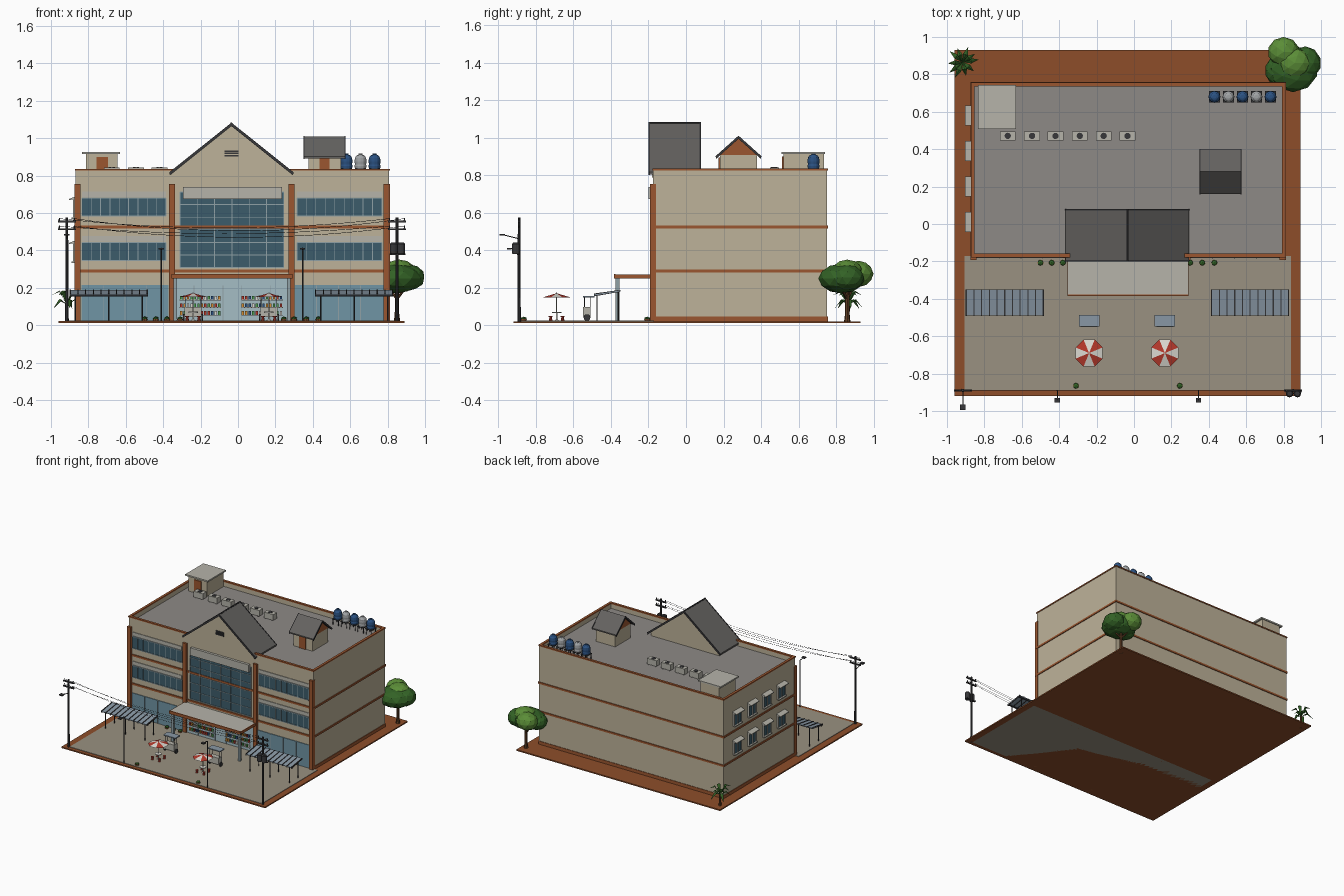
import bpy, bmesh, math, random
from mathutils import Vector, Matrix

if "Cube" in bpy.data.objects:
    bpy.data.objects.remove(bpy.data.objects["Cube"])
random.seed(4)

def mat(name, h):
    m = bpy.data.materials.new(name)
    m.diffuse_color = [(int(h[i:i+2], 16) / 255) ** 2.2 for i in (0, 2, 4)] + [1]
    m.use_nodes = True
    m.node_tree.nodes["Principled BSDF"].inputs["Base Color"].default_value = m.diffuse_color
    return m

M = {n: mat(n, h) for n, h in dict(
    wall='BCB198', brown='9A5733', soil='8C4F2E', paving='989080', deck='8C8885', light='B4B2A8',
    glass='3F5D6B', shop='6F93A3', pale='A3BCC4', dark='3A3A3C', tile='646260', frame='8FA0A5',
    blue='2F5382', grey='A0A3A5', red='B23A2E', white='DAD8D0', leaf='36622A', lime='5B8C3A',
    trunk='5E3F28', orange='D08A35', green='4E9A50', cart='8796A3').items()}

# ---- pieces: each returns a function that adds geometry to a bmesh ----
def rings(*loops):
    def add(bm):
        vs = [[bm.verts.new(p) for p in l] for l in loops]
        n = len(vs[0])
        for a, b in zip(vs, vs[1:]):
            for i in range(n):
                bm.faces.new((a[i], a[(i+1) % n], b[(i+1) % n], b[i]))
        bm.faces.new(vs[0]); bm.faces.new(vs[-1])
    return add

def prism(pts, axis, a, b):
    f = {'x': lambda p, t: (t, p[0], p[1]), 'y': lambda p, t: (p[0], t, p[1]),
         'z': lambda p, t: (p[0], p[1], t)}[axis]
    return rings([f(p, a) for p in pts], [f(p, b) for p in pts])

def box(x0, x1, y0, y1, z0, z1):
    return prism([(x0, y0), (x1, y0), (x1, y1), (x0, y1)], 'z', z0, z1)

def lathe(x, y, prof, n=12):
    return rings(*[[(x + r*math.cos(2*math.pi*i/n), y + r*math.sin(2*math.pi*i/n), z)
                    for i in range(n)] for r, z in prof])

def rod(p, q, r, n=6):
    p, q = Vector(p), Vector(q)
    R = (q - p).to_track_quat('Z', 'Y')
    c = [R @ Vector((r*math.cos(2*math.pi*i/n), r*math.sin(2*math.pi*i/n), 0)) for i in range(n)]
    return rings([p + v for v in c], [q + v for v in c])

def ball(c, s, sub=2):
    return lambda bm: bmesh.ops.create_icosphere(
        bm, subdivisions=sub, radius=1, matrix=Matrix.Translation(c) @ Matrix.Diagonal((*s, 1)))

def face(*pts):
    return lambda bm: bm.faces.new([bm.verts.new(p) for p in pts])

def part(name, m, *pieces):
    bm = bmesh.new()
    for p in pieces:
        p(bm)
    bmesh.ops.recalc_face_normals(bm, faces=bm.faces)
    me = bpy.data.meshes.new(name)
    bm.to_mesh(me); bm.free()
    me.materials.append(M[m])
    o = bpy.data.objects.new(name, me)
    bpy.context.collection.objects.link(o)

def ring(x0, x1, y0, y1, z0, z1, t):
    return [box(x0, x1, y0, y0+t, z0, z1), box(x0, x1, y1-t, y1, z0, z1),
            box(x0, x0+t, y0+t, y1-t, z0, z1), box(x1-t, x1, y0+t, y1-t, z0, z1)]

# ---- ground ----
part('soil_base', 'soil', box(-.96, .89, -.92, .93, .012, .022))
part('paved_yard', 'paving', box(-.905, .84, -.89, -.17, .012, .026))

# ---- main block ----
X0, X1, Y0, Y1 = -.868, .808, -.175, .752
part('main_walls', 'wall', box(X0, X1, Y0, Y1, .02, .785))
part('roof_deck', 'deck', box(X0+.01, X1-.01, Y0+.01, Y1-.01, .78, .79))
part('parapet', 'wall', *ring(X0, X1, Y0, Y1, .785, .828, .015))
part('parapet_cap', 'brown', *ring(X0-.004, X1+.004, Y0-.004, Y1+.004, .826, .836, .02))
part('floor_bands', 'brown', *[p for z in (.283, .518) for p in ring(X0-.006, X1+.006, Y0-.008, Y1+.006, z, z+.015, .02)])
part('plinth', 'brown', box(X1-.01, X1+.004, Y0, Y1+.004, .02, .048), box(X0-.004, X1, Y1-.01, Y1+.004, .02, .048),
     box(X0-.004, X0+.01, Y0, Y1, .02, .048))
part('front_pillars', 'brown', *[box(x, x+.033, -.192, -.16, .02, .755) for x in (-.874, -.37, .27, .779)])

# ---- front glazing ----
glass, bars, hoods = [], [], []
for a, b in ((-.835, -.385), (.315, .77)):
    for z0, z1 in ((.345, .442), (.583, .68)):
        glass.append(box(a, b, -.179, -.17, z0, z1))
        bars += [box(a+(b-a)*i/9-.002, a+(b-a)*i/9+.002, -.182, -.17, z0, z1) for i in range(10)]
        bars += [box(a, b, -.183, -.17, z-.003, z+.003) for z in (z0, z1)]
        hoods.append(box(a, b, -.180, -.17, z1+.005, z1+.035))
a, b, z0, z1 = -.31, .245, .308, .712
glass.append(box(a, b, -.179, -.17, z0, z1))
bars += [box(a+(b-a)*i/6-.002, a+(b-a)*i/6+.002, -.183, -.17, z0, z1) for i in range(7)]
bars += [box(a, b, -.183, -.17, z0+(z1-z0)*i/6-.002, z0+(z1-z0)*i/6+.002) for i in range(7)]
part('window_glass', 'glass', *glass)
part('window_bars', 'frame', *bars)
part('window_heads', 'light', *hoods)
part('blank_sign_panel', 'light', box(-.295, .235, -.2, -.18, .675, .738))
part('shop_glass_sides', 'shop', box(-.838, -.372, -.18, -.17, .026, .215), box(.305, .778, -.18, -.17, .026, .215))
part('shop_glass_centre', 'pale', box(-.335, .268, -.18, -.17, .026, .25))
part('shop_frames', 'frame', *[box(x-.002, x+.002, -.184, -.17, .026, .213) for x in
     (-.72, -.604, -.488, .42, .537, .655, -.235, -.08, .02, .175)])
# coloured goods on shelves
goods = {}
for x0 in (-.31, .02):
    for z in (.055, .097, .137):
        for i in range(12):
            x = x0 + i*.0185
            goods.setdefault(random.choice(['red', 'orange', 'green', 'blue', 'white']), []).append(
                box(x, x+.012, -.19, -.178, z, z+.02))
for c, ps in goods.items():
    part('shelf_goods_' + c, c, *ps)
part('shelves', 'white', *[box(x, x+.222, -.192, -.178, z-.004, z) for x in (-.312, .018) for z in (.055, .097, .137)])

# ---- left side windows ----
cells = [(y, z) for y in (.01, .2, .39, .58) for z in (.34, .575)]
part('side_panes', 'glass', *[box(-.876, -.86, y-.045, y+.045, z, z+.1) for y, z in cells])
part('side_frames', 'light', *[box(-.882, -.86, y+d-.003, y+d+.003, z, z+.1) for y, z in cells for d in (-.046, 0, .046)],
     *[box(-.89, -.86, y-.05, y+.05, z-.008, z) for y, z in cells])
part('side_hoods', 'light', *[prism([(-.866, z+.115), (-.903, z+.1), (-.903, z+.094), (-.866, z+.1)], 'y', y-.054, y+.054)
     for y, z in cells])

# ---- front gable ----
part('gable_walls', 'wall', prism([(-.345, .79), (.275, .79), (.275, .825), (-.035, 1.065), (-.345, .825)], 'y', -.182, .062))
part('gable_roof', 'tile', *[prism([(-.035, 1.08), (-.035+s*.33, .817), (-.035+s*.33, .805), (-.035, 1.066)], 'y', -.195, .077)
     for s in (-1, 1)])
part('gable_trim', 'dark', *[prism([(-.035, 1.083), (-.035+s*.333, .817), (-.035+s*.328, .802), (-.035, 1.064)], 'y', y, y+.007)
     for s in (-1, 1) for y in (-.2, .073)], rod((-.035, -.2, 1.079), (-.035, .08, 1.079), .006))
part('gable_vent', 'dark', *[box(-.072, .002, -.19, -.18, z, z+.009) for z in (.902, .914, .926)])

# ---- roof hut ----
part('roof_hut', 'wall', box(.378, .552, .18, .378, .785, .912))
part('roof_hut_gables', 'brown', prism([(.18, .908), (.378, .908), (.279, .998)], 'x', .375, .555))
part('roof_hut_tiles', 'tile', *[prism([(.28, 1.01), (.28+s*.12, .902), (.28+s*.12, .892), (.28, .998)], 'x', .355, .571)
     for s in (-1, 1)])
part('roof_hut_trim', 'dark', *[prism([(.28, 1.012), (.28+s*.122, .903), (.28+s*.12, .888), (.28, .995)], 'x', x, x+.005)
     for s in (-1, 1) for x in (.351, .57)])
part('roof_doors', 'brown', box(.435, .49, .173, .185, .79, .895), box(-.757, -.695, .513, .525, .79, .9))

# ---- stair house, condensers, tanks ----
part('stair_house', 'wall', box(-.813, -.645, .52, .735, .785, .915))
part('stair_house_slab', 'light', box(-.835, -.63, .508, .742, .914, .926))
ac = (-.675, -.545, -.42, -.29, -.162, -.035)
part('condensers', 'light', *[box(x-.042, x+.042, .447, .495, .795, .842) for x in ac])
part('condenser_fans', 'dark', *[lathe(x, .471, [(.017, .84), (.017, .845)]) for x in ac],
     *[box(x+d-.004, x+d+.004, .45, .492, .788, .797) for x in ac for d in (-.03, .03)])
tanks = [.43+.075*i for i in range(5)]
for c, xs in (('blue', tanks[::2]), ('grey', tanks[1::2])):
    part('water_tanks_' + c, c, *[lathe(x, .68, [(.03, .838), (.032, .85), (.03, .86), (.032, .875), (.03, .895),
         (.02, .908), (.01, .912), (.01, .917)]) for x in xs])
part('tank_stands', 'dark', *[box(x-.03, x+.03, .65, .71, .832, .838) for x in tanks],
     *[rod((x+i, .68+j, .785), (x+i, .68+j, .833), .003) for x in tanks for i in (-.025, .025) for j in (-.025, .025)])

# ---- entrance canopy and side awnings ----
part('canopy_slab', 'light', box(-.352, .288, -.378, -.18, .255, .272))
part('canopy_trim', 'brown', box(-.356, .292, -.384, -.377, .25, .275), box(-.356, -.35, -.38, -.18, .25, .272),
     box(.286, .292, -.38, -.18, .25, .272))
part('canopy_columns', 'frame', *[box(x, x+.02, -.375, -.355, .02, .256) for x in (-.345, .262)])
for side, x0 in (('left', -.9), ('right', .412)):
    x1 = x0 + .418
    part(side + '_awning', 'cart', prism([(-.49, .16), (-.35, .182), (-.35, .187), (-.49, .165)], 'x', x0, x1))
    part(side + '_awning_ribs', 'dark', *[prism([(-.491, .155), (-.349, .18), (-.349, .19), (-.491, .17)], 'x', x, x+.006)
         for x in [x0 + i*.0412 for i in range(11)]])
    part(side + '_awning_posts', 'dark', *[rod((x, y, .02), (x, y, z), .004) for x in (x0+.03, x0+.21, x1-.03)
         for y, z in ((-.475, .163), (-.362, .183))], *[rod((x0, y, z), (x1, y, z), .004) for y, z in ((-.475, .158), (-.362, .178))])

# ---- umbrellas, tables, carts ----
for k, x in enumerate((-.24, .165)):
    y, n = -.69, str(k + 1)
    rim = [(x+.078*math.cos(math.pi*(i+.5)/4), y+.078*math.sin(math.pi*(i+.5)/4), .15) for i in range(9)]
    for c, s in (('red', 0), ('white', 1)):
        part(f'umbrella_{n}_{c}', c, *[face(rim[i], rim[i+1], (x, y, .172)) for i in range(s, 8, 2)])
    part('umbrella_pole_' + n, 'light', rod((x, y, .02), (x, y, .176), .003))
    part('table_' + n, 'white', lathe(x, y, [(.025, .066), (.025, .072)]), lathe(x, y, [(.015, .024), (.004, .032), (.004, .066)]))
    part('stools_' + n, 'red', *[p for i in range(4) for sx, sy in [(x+.045*math.cos(i*math.pi/2+.78), y+.045*math.sin(i*math.pi/2+.78))]
         for p in (lathe(sx, sy, [(.01, .024), (.006, .044), (.011, .045), (.011, .05)], 8),)])
    part('cart_body_' + n, 'light', box(x-.045, x+.045, -.55, -.508, .045, .098))
    part('cart_roof_' + n, 'cart', box(x-.055, x+.055, -.548, -.487, .15, .158))
    part('cart_frame_' + n, 'dark', *[rod((x+i, j, .098), (x+i, j, .15), .002) for i in (-.042, .042) for j in (-.541, -.51)],
         *[rod((x+i-.004, -.528, .042), (x+i+.004, -.528, .042), .018, 12) for i in (-.05, .05)])

# ---- potted plants ----
pots = [(x, -.207) for x in (-.5, -.44, -.38, .3, .365, .43)] + [(-.31, -.865), (.245, -.865)]
part('plant_pots', 'brown', *[lathe(x, y, [(.011, .012), (.016, .034)], 8) for x, y in pots])
part('pot_plants', 'leaf', *[ball((x, y, .036), (.017, .017, .011), 1) for x, y in pots],
     *[face((x, y-.004, .03), (x+.026*math.cos(t), y+.016*math.sin(t), .012), (x, y+.004, .036))
       for x, y in pots for t in (.3, 1.5, 2.8, 4, 5.2)])

# ---- street poles, lamps and wires ----
part('utility_poles', 'dark', *[lathe(x, -.89, [(.009, .012), (.007, .575)], 8) for x in (-.915, .85)],
     *[box(x-.048, x+.048, -.895, -.885, z, z+.01) for x in (-.915, .85) for z in (.508, .55)],
     *[lathe(x+d, -.89, [(.004, z), (.003, z+.014)], 6) for x in (-.915, .85) for d in (-.04, .04) for z in (.518, .56)])
part('transformers', 'dark', *[lathe(x, -.907, [(.018, .38), (.02, .385), (.02, .435), (.014, .442)]) for x in (.832, .873)],
     box(.81, .895, -.9, -.885, .375, .382))
part('pole_lamp', 'dark', rod((-.915, -.89, .462), (-.915, -.98, .485), .003), box(-.93, -.9, -.995, -.965, .48, .488))
part('yard_lamps', 'dark', *[rod((x, -.89, .02), (x, -.89, .405), .004) for x in (-.41, .345)],
     *[rod((x, -.89, .405), (x, -.94, .412), .003) for x in (-.41, .345)],
     *[box(x-.014, x+.014, -.955, -.93, .406, .414) for x in (-.41, .345)])
wires = []
for d, z, sag in ((-.04, .57, .05), (.04, .57, .065), (-.04, .53, .04), (.04, .53, .06)):
    pts = [(-.915+d+1.765*i/16, -.89, z - sag*(1-(i/8-1)**2)) for i in range(17)]
    wires += [rod(p, q, .0012, 4) for p, q in zip(pts, pts[1:])]
part('overhead_wires', 'dark', *wires)

# ---- tree and palm ----
part('tree_trunk', 'trunk', lathe(.85, .86, [(.018, .012), (.012, .06), (.011, .2)], 8),
     rod((.85, .86, .14), (.79, .9, .22), .007), rod((.85, .86, .14), (.91, .82, .22), .007))
part('tree_crown', 'leaf', ball((.85, .83, .25), (.135, .125, .08)), ball((.915, .86, .255), (.085, .09, .07)),
     ball((.77, .82, .24), (.07, .08, .06)))
part('tree_crown_top', 'lime', ball((.8, .92, .275), (.085, .08, .07)), ball((.86, .86, .295), (.085, .08, .056)))
part('palm_trunk', 'trunk', lathe(-.915, .865, [(.012, .012), (.008, .06), (.009, .11)], 8))
fronds = []
for i in range(10):
    t, L = i*math.pi/5 + random.uniform(-.2, .2), random.uniform(.075, .095)
    up = .075 if i % 2 else .03
    d, s = Vector((math.cos(t), math.sin(t), 0)), Vector((-math.sin(t), math.cos(t), 0))
    c = Vector((-.915, .865, .11))
    p = [c, c + d*L*.5 + Vector((0, 0, up)), c + d*L + Vector((0, 0, up*1.6-.07))]
    for e in (-1, 1):
        q = p[1] + s*e*.014 - Vector((0, 0, .006))
        fronds += [face(p[0], p[1], q), face(p[1], p[2], q)]
part('palm_fronds', 'leaf', *fronds)
